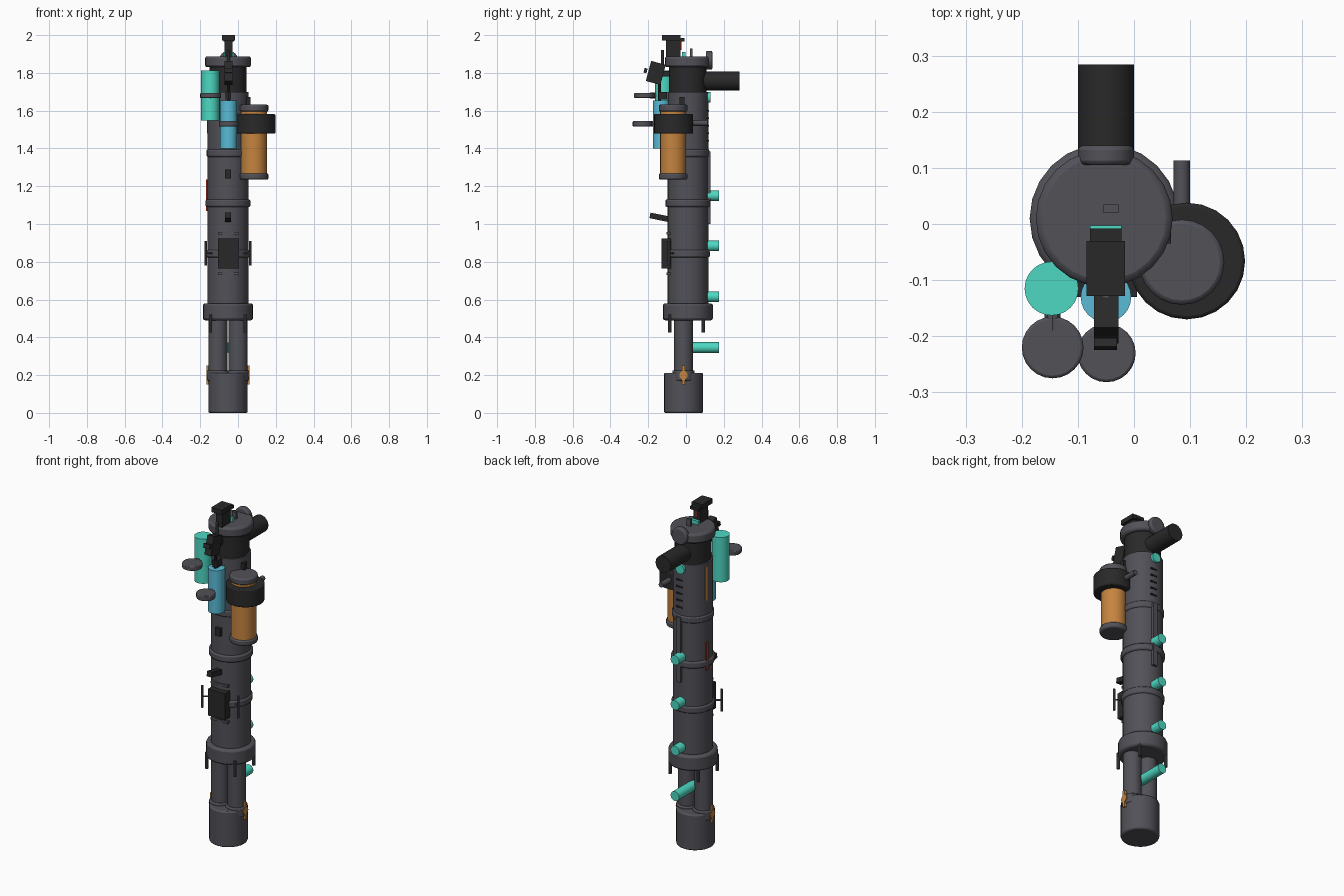
import bpy, math
from mathutils import Vector

CX, CY = -0.053, 0.01          # axis of the main tube


def mat(name, r, g, b):
    m = bpy.data.materials.new(name)
    m.diffuse_color = (r, g, b, 1)
    return m


GREY = mat("gunmetal grey", 0.082, 0.082, 0.097)
BLACK = mat("soft black", 0.022, 0.022, 0.023)
TEAL = mat("teal", 0.075, 0.69, 0.54)
CYAN = mat("sky blue", 0.10, 0.50, 0.68)
ORANGE = mat("orange", 0.56, 0.23, 0.05)
RED = mat("red", 0.42, 0.035, 0.02)


def finish(o, name, m, bevel=0, smooth=True):
    o.name = name
    o.data.materials.append(m)
    if bevel:
        b = o.modifiers.new("bevel", 'BEVEL')
        b.width, b.segments, b.limit_method = bevel, 2, 'ANGLE'
        b.angle_limit = math.radians(40)
    if smooth:
        bpy.ops.object.shade_smooth_by_angle(angle=math.radians(35))
    return o


def rod(name, a, b, r, m, sides=24, bevel=0):
    """Cylinder from point a to point b."""
    a, b = Vector(a), Vector(b)
    d = b - a
    bpy.ops.mesh.primitive_cylinder_add(
        vertices=sides, radius=r, depth=d.length, location=(a + b) / 2,
        rotation=d.to_track_quat('Z', 'Y').to_euler())
    return finish(bpy.context.object, name, m, bevel)


def post(name, x, y, z0, z1, r, m, sides=24, bevel=0):
    return rod(name, (x, y, z0), (x, y, z1), r, m, sides, bevel)


def box(name, x, y, z, m, tilt=0, turn=0):
    """Box from (min, max) pairs, tilted about x and turned about z."""
    loc = [(p[0] + p[1]) / 2 for p in (x, y, z)]
    bpy.ops.mesh.primitive_cube_add(size=1, location=loc, rotation=(tilt, 0, turn))
    o = bpy.context.object
    o.scale = [p[1] - p[0] for p in (x, y, z)]
    return finish(o, name, m, smooth=False)


# Base foot, twin legs and their sockets
post("base_foot", CX, -0.013, 0, 0.212, 0.104, GREY, bevel=0.008)
for s in (-1, 1):
    x = CX + s * 0.053
    post("leg", x, -0.013, 0.19, 0.52, 0.05, GREY)
    post("leg_socket", x, -0.013, 0.17, 0.225, 0.059, GREY, bevel=0.006)
    rod("side_badge", (CX + s * 0.098, -0.013, 0.2), (CX + s * 0.114, -0.013, 0.2), 0.022, ORANGE, 16)
    box("side_strip", (CX + s * 0.109 - 0.006, CX + s * 0.109 + 0.006), (-0.021, -0.005), (0.15, 0.25), ORANGE)
    # Pins hanging under the collar
    for y in (-0.085, 0.092):
        post("collar_pin", CX + s * 0.092, y, 0.425, 0.52, 0.009, GREY, 10)
    # Guard rods beside the front panel
    post("guard_rod", CX + s * 0.117, -0.09, 0.78, 0.91, 0.007, GREY, 10)
    rod("guard_mount", (CX + s * 0.117, -0.09, 0.845), (CX + s * 0.06, -0.05, 0.845), 0.005, GREY, 8)

# Main tube with collar and bands
post("main_tube", CX, CY, 0.5, 1.70, 0.108, GREY)
post("lower_collar", CX, CY, 0.49, 0.58, 0.133, GREY, bevel=0.012)
for z, r in ((0.843, 0.116), (1.11, 0.119), (1.375, 0.114)):
    post("tube_band", CX, CY, z - 0.02, z + 0.02, r, GREY, bevel=0.008)

# Head: black neck, cap, rear horn and disc
post("head_neck", CX, CY, 1.69, 1.84, 0.099, BLACK)
post("head_cap", CX, CY, 1.83, 1.888, 0.122, GREY, bevel=0.012)
rod("rear_horn", (-0.05, 0.03, 1.758), (-0.05, 0.284, 1.758), 0.05, BLACK)
rod("rear_disc", (-0.05, 0.105, 1.867), (-0.05, 0.14, 1.867), 0.05, GREY, bevel=0.008)
box("cap_stud", (-0.054, -0.028), (0.02, 0.035), (1.88, 1.928), GREY)

# Top sight
box("sight_stem", (-0.072, -0.028), (-0.105, -0.028), (1.87, 1.98), BLACK)
box("sight_top", (-0.085, -0.016), (-0.128, -0.03), (1.972, 2.0), BLACK)
box("sight_rear_step", (-0.078, -0.022), (-0.035, -0.008), (1.966, 1.985), BLACK)
box("sight_red_stripe", (-0.056, -0.044), (-0.030, -0.024), (1.92, 1.97), RED)
box("sight_teal_lens", (-0.078, -0.022), (-0.02, -0.003), (1.885, 1.91), TEAL)
post("sight_post", -0.05, -0.125, 1.80, 1.92, 0.008, GREY, 10)

# Angled front box and fittings under it
box("angled_box", (-0.071, -0.028), (-0.20, -0.12), (1.745, 1.855), BLACK, tilt=-0.26)
box("angled_box_lip", (-0.071, -0.030), (-0.222, -0.206), (1.80, 1.825), BLACK, tilt=-0.26)
box("angled_box_arm", (-0.063, -0.037), (-0.15, -0.08), (1.78, 1.81), BLACK)
box("lower_fitting", (-0.066, -0.036), (-0.145, -0.10), (1.66, 1.70), BLACK)
post("fitting_rod", -0.05, -0.14, 1.64, 1.77, 0.008, BLACK, 10)

# Coloured canisters with their round plates
post("teal_canister", -0.147, -0.115, 1.548, 1.812, 0.048, TEAL)
post("teal_canister_plate", -0.145, -0.22, 1.666, 1.694, 0.055, GREY, bevel=0.005)
post("blue_canister", -0.05, -0.13, 1.40, 1.655, 0.045, CYAN)
post("blue_canister_plate", -0.049, -0.23, 1.515, 1.546, 0.052, GREY, bevel=0.005)
rod("teal_plate_arm", (-0.145, -0.19, 1.68), (-0.145, -0.14, 1.68), 0.015, GREY, 10)
rod("blue_plate_arm", (-0.05, -0.2, 1.53), (-0.05, -0.14, 1.53), 0.015, GREY, 10)

# Orange side canister with black band
KX, KY = 0.085, -0.068
post("orange_canister", KX, KY, 1.25, 1.615, 0.069, ORANGE)
for z0, z1 in ((1.235, 1.268), (1.595, 1.632)):
    post("canister_end", KX, KY, z0, z1, 0.076, GREY, bevel=0.008)
post("canister_band", 0.094, -0.066, 1.478, 1.582, 0.104, BLACK, bevel=0.006)
rod("canister_link", (KX, 0.02, 1.535), (KX, 0.113, 1.535), 0.015, GREY, 12)
box("side_block", (0.04, 0.066), (-0.035, -0.008), (1.60, 1.672), BLACK)

# Front panel, trims, block and lever
box("front_panel", (-0.105, 0.005), (-0.13, -0.08), (0.765, 0.922), BLACK)
for z in (0.737, 0.951):
    box("panel_trim", (-0.107, 0.002), (-0.102, -0.07), (z - 0.007, z + 0.007), GREY)
box("front_block", (-0.07, -0.037), (-0.115, -0.08), (1.242, 1.288), BLACK)
box("front_lever", (-0.07, -0.037), (-0.192, -0.085), (1.02, 1.05), BLACK, tilt=-0.2)

# Teal studs up the back
for y0, y1, z in ((0, 0.175, 0.346), (0.08, 0.175, 0.615), (0.08, 0.175, 0.884),
                  (0.08, 0.175, 1.15), (0.08, 0.13, 1.67)):
    rod("back_stud", (-0.05, y0, z), (-0.05, y1, z), 0.028, TEAL, 20)

# Rear rail and tick marks
box("rear_rail", (-0.055, -0.025), (0.10, 0.131), (1.0, 1.385), GREY)
for i in range(5):
    z = 1.44 + i * 0.04
    box("rear_tick", (-0.06, -0.02), (0.11, 0.122), (z - 0.004, z + 0.004), BLACK)

# Coloured strips on the left side
for name, d, z0, z1, m in (("left_orange_strip", 0.107, 1.48, 1.68, ORANGE),
                           ("left_red_strip", 0.113, 1.07, 1.235, RED)):
    a = math.radians(166)
    x, y = CX + d * math.cos(a), CY + d * math.sin(a)
    box(name, (x - 0.0045, x + 0.0045), (y - 0.007, y + 0.007), (z0, z1), m, turn=a)
